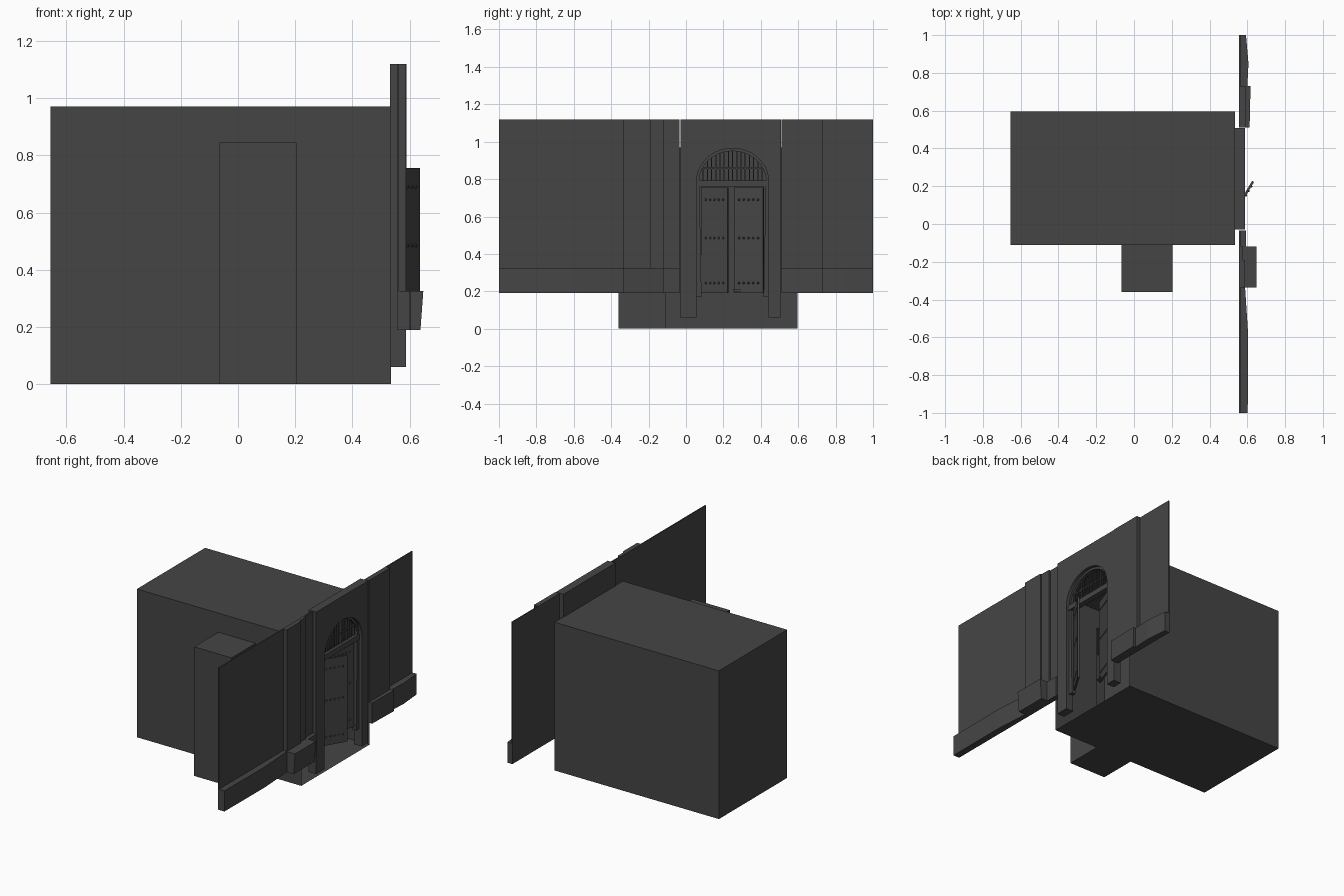
import bpy, bmesh, math
from mathutils import Matrix, Vector

old = bpy.data.objects.get("Cube")
if old:
    bpy.data.objects.remove(old, do_unlink=True)

stone = bpy.data.materials.new("dark_grey_stone")
stone.use_nodes = True
GREY = (0.06, 0.06, 0.06, 1)
stone.diffuse_color = GREY
stone.node_tree.nodes["Principled BSDF"].inputs["Base Color"].default_value = GREY


def finish(name, bm):
    bmesh.ops.recalc_face_normals(bm, faces=bm.faces)
    mesh = bpy.data.meshes.new(name)
    bm.to_mesh(mesh)
    bm.free()
    mesh.materials.append(stone)
    ob = bpy.data.objects.new(name, mesh)
    bpy.context.collection.objects.link(ob)
    return ob


def prism(name, pts, a, b, axis="x"):
    """Extrude a (y, z) outline along x, or an (x, y) outline along z."""
    bm = bmesh.new()
    place = (lambda p: (a, *p)) if axis == "x" else (lambda p: (*p, a))
    step = Vector((b - a, 0, 0)) if axis == "x" else Vector((0, 0, b - a))
    face = bm.faces.new([bm.verts.new(place(p)) for p in pts])
    ext = bmesh.ops.extrude_face_region(bm, geom=[face], use_keep_orig=True)["geom"]
    bmesh.ops.translate(bm, vec=step, verts=[v for v in ext if isinstance(v, bmesh.types.BMVert)])
    return finish(name, bm)


def add_box(bm, x, y, z, skip=()):
    """Box from ranges; faces whose normal is listed in skip are left open."""
    geom = bmesh.ops.create_cube(bm, size=1)["verts"]
    for v in geom:
        v.co = [r[0] + (c + 0.5) * (r[1] - r[0]) for r, c in zip((x, y, z), v.co)]
    bm.normal_update()
    faces = {f for v in geom for f in v.link_faces}
    gone = [f for f in faces if any(f.normal.dot(Vector(s)) > 0.9 for s in skip)]
    bmesh.ops.delete(bm, geom=gone, context="FACES_ONLY")


def box(name, x, y, z, skip=()):
    bm = bmesh.new()
    add_box(bm, x, y, z, skip)
    return finish(name, bm)


def arch(mid, half, spring, rise, steps=20):
    """Points over an arch from its left foot to its right foot."""
    return [(mid - half * math.cos(math.pi * i / steps),
             spring + rise * math.sin(math.pi * i / steps)) for i in range(steps + 1)]


# Hollow room, open towards the facade, with a side alcove opening off it
ROOM_X, ROOM_Y, ROOM_Z = (-0.655, 0.535), (-0.11, 0.595), (0, 0.97)
NICHE_X, NICHE_Z = (-0.065, 0.205), (0, 0.845)
box("room", ROOM_X, ROOM_Y, ROOM_Z, skip=((1, 0, 0), (0, -1, 0)))
box("alcove", NICHE_X, (-0.36, -0.11), NICHE_Z, skip=((0, 1, 0),))
bm = bmesh.new()
outline = [(ROOM_X[0], 0), (ROOM_X[0], ROOM_Z[1]), (ROOM_X[1], ROOM_Z[1]), (ROOM_X[1], 0),
           (NICHE_X[1], 0), (NICHE_X[1], NICHE_Z[1]), (NICHE_X[0], NICHE_Z[1]), (NICHE_X[0], 0)]
bm.faces.new([bm.verts.new((x, ROOM_Y[0], z)) for x, z in outline])
finish("room_side_wall", bm)

# Central panel with arched doorway
MID, HALF, SPRING, TOP = 0.249, 0.193, 0.785, 1.12
opening = [(MID - HALF, 0.06)] + arch(MID, HALF, SPRING, 0.18) + [(MID + HALF, 0.06)]
prism("door_surround", [(-0.03, 0.06), (-0.03, TOP), (0.507, TOP), (0.507, 0.06)] + opening[::-1],
      0.532, 0.587)

# Door frame, transom and fanlight bars
outer = [(MID - HALF, 0.17)] + arch(MID, HALF, SPRING, 0.18) + [(MID + HALF, 0.17)]
inner = [(MID - 0.166, 0.17)] + arch(MID, 0.18, SPRING, 0.165)[1:-1] + [(MID + 0.166, 0.17)]
prism("door_frame", outer + inner[::-1], 0.535, 0.565)
box("transom", (0.535, 0.572), (MID - HALF, MID + HALF), (0.757, 0.792))
bm = bmesh.new()
BARS = 16
for i in range(1, BARS):
    off = -0.18 + 0.36 * i / BARS
    height = 0.168 * math.sqrt(1 - (off / 0.18) ** 2)
    add_box(bm, (0.548, 0.556), (MID + off - 0.003, MID + off + 0.003), (SPRING, SPRING + height))
add_box(bm, (0.546, 0.558), (MID - 0.16, MID + 0.16), (0.855, 0.863))
finish("fanlight_bars", bm)


# Studded door leaves: one swung outwards, the other slightly inwards
def door_leaf(name, hinge_y, side, angle):
    bm = bmesh.new()
    width = 0.166
    ends = sorted((0, side * width))
    add_box(bm, (-0.006, 0.006), ends, (0.19, 0.755))
    for z in (0.245, 0.485, 0.69):
        for i in range(5):
            spot = Matrix.Translation((0.008, side * (0.03 + i * 0.027), z)) @ Matrix.Rotation(math.pi / 2, 4, "Y")
            bmesh.ops.create_cone(bm, cap_ends=True, segments=8, radius1=0.007, radius2=0.003,
                                  depth=0.006, matrix=spot)
    bmesh.ops.transform(bm, verts=bm.verts, matrix=Matrix.Translation((0.545, hinge_y, 0))
                        @ Matrix.Rotation(angle, 4, "Z"))
    return finish(name, bm)


door_leaf("open_door_leaf", MID - 0.166, 1, -math.radians(31))
door_leaf("ajar_door_leaf", MID + 0.166, -1, -math.radians(20))
box("door_bolt", (0.49, 0.515), (0.25, 0.295), (0.2, 0.21))

# Side walls, pilasters and strips
BACK, FOOT, BAND = 0.557, 0.19, 0.325
for name, front, y0, y1 in (
        ("right_wall", 0.563, -1, -0.335), ("right_pilaster", 0.588, -0.335, -0.19),
        ("right_strip", 0.578, -0.19, -0.12), ("right_inner_wall", 0.566, -0.12, -0.035),
        ("left_pilaster", 0.59, 0.511, 0.73), ("left_wall", 0.563, 0.73, 1)):
    box(name, (BACK, front), (y0, y1), (FOOT, TOP))

# Plinths along the wall foot, slightly uneven in plan
prism("right_plinth", [(BACK, -1), (0.602, -1), (0.604, -0.58), (0.588, -0.335), (BACK, -0.335)],
      FOOT, BAND, "z")
prism("left_plinth", [(BACK, 0.73), (0.6, 0.73), (0.606, 0.85), (0.593, 1), (BACK, 1)],
      FOOT, BAND, "z")
prism("left_pilaster_plinth", [(BACK, 0.511), (0.612, 0.511), (0.617, 0.73), (BACK, 0.73)],
      FOOT, BAND, "z")
box("right_inner_plinth", (BACK, 0.592), (-0.12, -0.035), (FOOT, BAND))
block = box("right_pilaster_plinth", (BACK, 0.648), (-0.335, -0.12), (FOOT, BAND))
for v in block.data.vertices:
    if v.co.x > 0.6 and v.co.z < 0.2:
        v.co.x = 0.638
